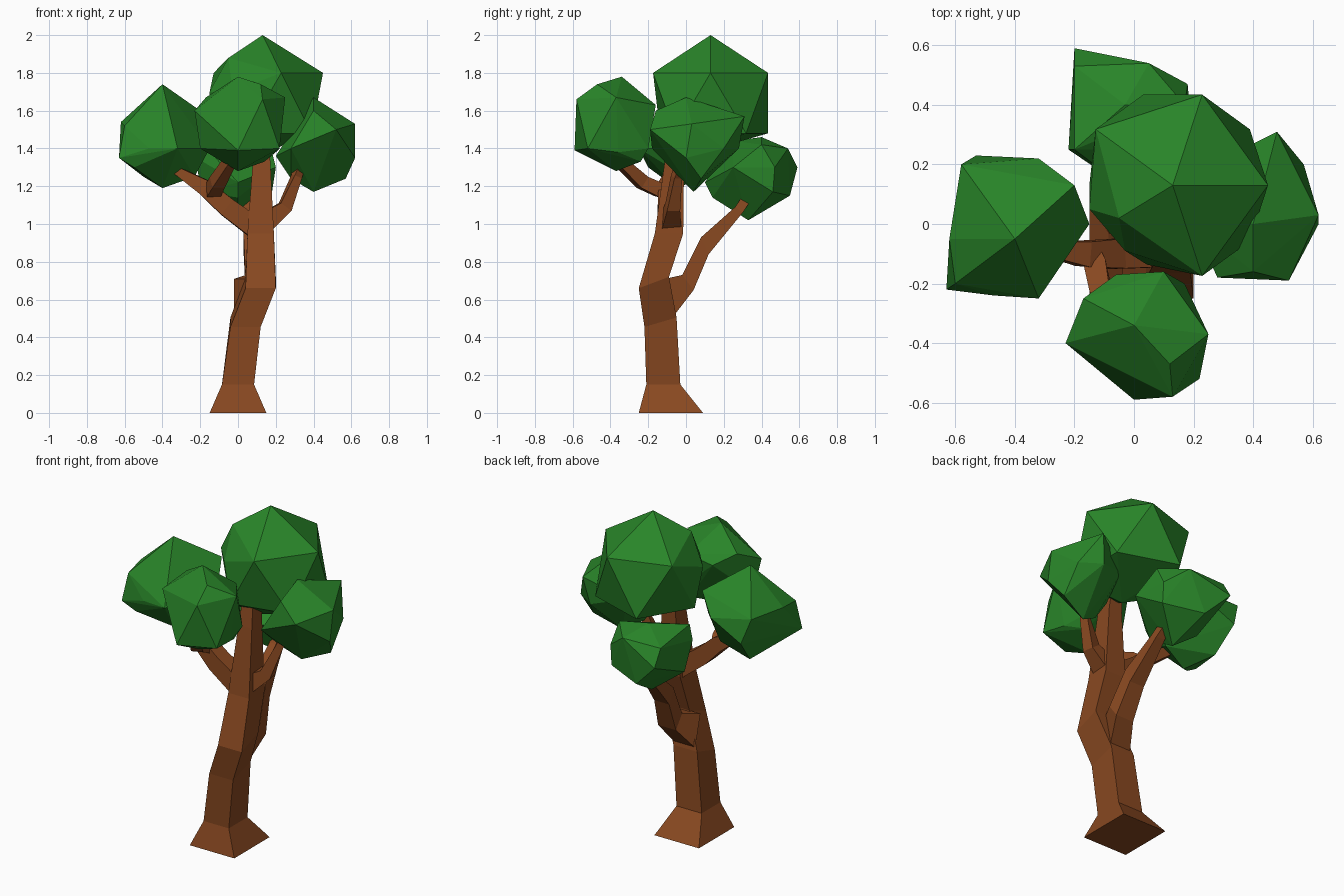
import bpy, bmesh
from math import cos, sin, radians
from mathutils import Vector

default_cube = bpy.data.objects.get("Cube")
if default_cube:
    bpy.data.objects.remove(default_cube, do_unlink=True)


def make_material(name, colour):
    mat = bpy.data.materials.new(name)
    mat.use_nodes = True
    mat.diffuse_color = colour
    mat.node_tree.nodes["Principled BSDF"].inputs["Base Color"].default_value = colour
    return mat


bark = make_material("bark brown", (0.25, 0.066, 0.015, 1))
leaf = make_material("leaf green", (0.022, 0.235, 0.022, 1))


def finish(name, bm, mat):
    bmesh.ops.recalc_face_normals(bm, faces=bm.faces)
    mesh = bpy.data.meshes.new(name)
    bm.to_mesh(mesh)
    bm.free()
    mesh.materials.append(mat)
    obj = bpy.data.objects.new(name, mesh)
    bpy.context.collection.objects.link(obj)


def skin_rings(name, rings):
    """Join four-cornered rings into a closed, flat-sided limb."""
    bm = bmesh.new()
    loops = [[bm.verts.new(corner) for corner in ring] for ring in rings]
    for lower, upper in zip(loops, loops[1:]):
        for i in range(4):
            j = (i + 1) % 4
            bm.faces.new((lower[i], lower[j], upper[j], upper[i]))
    bm.faces.new(loops[0])
    bm.faces.new(loops[-1])
    finish(name, bm, bark)


def stem(name, sections):
    """Limb from rectangles: centre x, y, z, width, depth, rise from front to back."""
    corners = [(-1, -1), (1, -1), (1, 1), (-1, 1)]
    skin_rings(name, [[(x + sx * width / 2, y + sy * depth / 2, z + sy * rise / 2)
                       for sx, sy in corners]
                      for x, y, z, width, depth, rise in sections])


def branch(name, path, widths):
    """Square limb that tapers along a path."""
    points = [Vector(p) for p in path]
    rings = []
    for i, (p, width) in enumerate(zip(points, widths)):
        following = points[min(i + 1, len(points) - 1)]
        previous = points[max(i - 1, 0)]
        along = (following - previous).normalized()
        side = Vector((-along.y, along.x, 0)).normalized() * width / 2
        up = along.cross(side)
        rings.append([p + side + up, p - side + up, p - side - up, p + side - up])
    skin_rings(name, rings)


def clump(name, centre, offsets):
    """Faceted foliage wrapped around a few outer points."""
    bm = bmesh.new()
    for offset in offsets:
        bm.verts.new(Vector(centre) + Vector(offset))
    result = bmesh.ops.convex_hull(bm, input=bm.verts)
    spare = {v for v in result["geom_interior"] + result["geom_unused"]
             if isinstance(v, bmesh.types.BMVert)}
    bmesh.ops.delete(bm, geom=list(spare), context="VERTS")
    finish(name, bm, leaf)


# Trunk with a flared foot
stem("trunk", [
    (0, -.08, 0, .3, .34, 0),
    (0, -.12, .15, .17, .18, 0),
    (.04, -.135, .48, .16, .17, .05),
    (.12, -.17, .69, .16, .16, .06),
    (.12, -.09, .95, .14, .15, 0),
    (.125, -.06, 1.35, .09, .1, 0),
    (.125, -.04, 1.5, .07, .09, 0),
])

# Back branch growing out of the trunk's rear face
stem("back_branch", [
    (.05, -.085, .615, .14, .05, -.19),
    (.1, .01, .69, .12, .06, -.08),
    (.08, .1, .885, .1, .04, -.09),
    (.06, .28, 1.075, .06, .04, -.03),
    (.04, .33, 1.15, .05, .04, -.03),
])

# Side and front branches
branch("right_branch",
       [(.09, -.09, .98), (-.06, -.1, 1.09), (-.17, -.1, 1.19), (-.31, -.08, 1.275),
        (-.35, -.07, 1.3)],
       [.11, .1, .085, .045, .04])
branch("front_branch",
       [(-.14, -.09, 1.16), (-.13, -.14, 1.18), (-.11, -.23, 1.22), (-.05, -.34, 1.32),
        (-.02, -.37, 1.38)],
       [.05, .075, .07, .055, .05])
branch("left_branch",
       [(.13, -.08, 1), (.25, -.07, 1.09), (.31, -.05, 1.25), (.33, -.03, 1.32)],
       [.11, .07, .045, .04])

# Crown: an icosahedron with one shoulder cut back and a shallow underside
crown = [(0, 0, .36), (0, -.08, -.27), (-.18, -.11, .24), (-.28, -.08, .06),
         (-.16, -.22, .06)]
for step in range(10):
    if step != 6:
        angle = radians(36 * step)
        radius = .28 if step in (5, 7) else .32
        height = -.16 if step % 2 else .16
        crown.append((radius * cos(angle), radius * sin(angle), height))
clump("crown_foliage", (.13, .13, 1.64), crown)

# Side foliage
clump("right_foliage", (-.4, 0, 1.4), [
    (0, -.05, .34), (-.18, .2, .15), (-.13, .23, 0), (.08, .22, .1), (.2, .13, .2),
    (.25, 0, 0), (.08, -.25, 0), (-.07, -.24, 0), (-.2, -.2, .12), (-.23, -.22, -.05),
    (-.22, -.05, .14), (0, -.05, -.21), (-.15, -.2, -.1), (.17, 0, -.15),
    (-.1, .1, -.15)])
clump("front_foliage", (0, -.4, 1.5), [
    (0, .06, .28), (.12, -.07, .24), (.13, -.18, .16), (.25, .03, .17),
    (.22, -.12, -.1), (0, -.19, -.11), (.2, .04, -.12), (0, .03, -.22),
    (-.23, 0, .1), (-.2, .04, -.1), (-.17, .15, .17), (-.06, .23, .1),
    (.1, .24, .13), (.17, .2, -.1), (.14, .16, -.17)])
clump("left_foliage", (.4, 0, 1.4), [
    (0, 0, .27), (.22, .03, .13), (.08, .31, .17), (.17, .2, 0), (.22, 0, -.05),
    (.12, -.19, .1), (0, -.16, .2), (-.12, -.18, 0), (0, .04, -.23), (-.12, 0, -.16),
    (.17, .08, -.16), (-.2, 0, -.04), (-.14, .2, .05), (.05, .28, 0)])
clump("back_foliage", (0, .4, 1.2), [
    (-.03, 0, .26), (-.2, .19, .1), (-.2, .13, .2), (.05, .14, .2), (.18, .07, .1),
    (.17, 0, .22), (.18, .06, -.03), (0, -.07, -.18), (-.05, .15, -.05),
    (0, -.26, -.06), (0, -.3, .02), (-.22, -.15, .15), (-.2, -.15, .24),
    (-.2, -.1, -.03), (.2, -.15, .1)])
